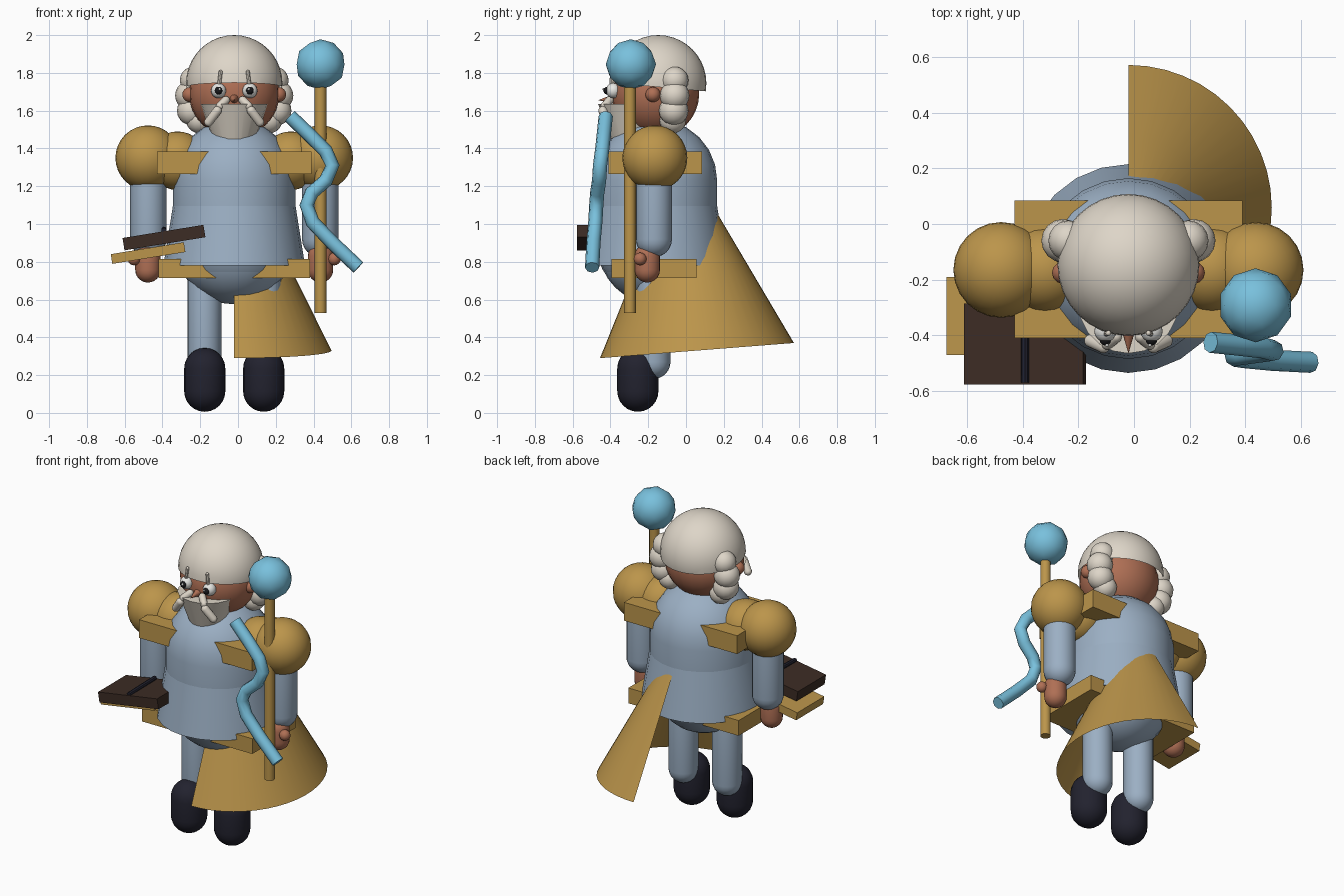
import bpy, bmesh, math
from mathutils import Vector, Matrix

if "Cube" in bpy.data.objects:
    bpy.data.objects.remove(bpy.data.objects["Cube"])

CX, CY = -0.02, -0.16   # axis of the figure


def mat(name, r, g, b):
    m = bpy.data.materials.new(name)
    m.diffuse_color = (r, g, b, 1)
    m.use_nodes = True
    m.node_tree.nodes["Principled BSDF"].inputs["Base Color"].default_value = m.diffuse_color
    return m


GOLD = mat("gold", 0.50, 0.30, 0.07)
CLOTH = mat("blue grey cloth", 0.33, 0.43, 0.55)
HAIR = mat("cream hair", 0.73, 0.67, 0.58)
SKIN = mat("skin", 0.43, 0.16, 0.09)
BOOT = mat("dark navy", 0.016, 0.016, 0.028)
BOOK = mat("dark brown", 0.045, 0.025, 0.018)
CYAN = mat("light blue", 0.19, 0.53, 0.72)
WHITE = mat("white", 0.85, 0.85, 0.82)
BLACK = mat("black", 0.01, 0.01, 0.012)


def finish(name, bm, material, smooth=True):
    bmesh.ops.recalc_face_normals(bm, faces=bm.faces)
    for f in bm.faces:
        f.smooth = smooth
    for e in bm.edges:
        if len(e.link_faces) == 2 and e.calc_face_angle(0) > math.radians(40):
            e.smooth = False
    me = bpy.data.meshes.new(name)
    bm.to_mesh(me)
    bm.free()
    me.materials.append(material)
    ob = bpy.data.objects.new(name, me)
    bpy.context.collection.objects.link(ob)
    return ob


def sphere(name, c, r, material, seg=24, scale=(1, 1, 1)):
    bm = bmesh.new()
    bmesh.ops.create_uvsphere(bm, u_segments=seg, v_segments=seg * 2 // 3, radius=r)
    bm.transform(Matrix.Translation(c) @ Matrix.Diagonal((*scale, 1)))
    return finish(name, bm, material)


def box(name, lo, hi, material, tilt=0):
    lo, hi = Vector(lo), Vector(hi)
    bm = bmesh.new()
    bmesh.ops.create_cube(bm, size=1)
    bm.transform(Matrix.Translation((lo + hi) / 2) @ Matrix.Rotation(tilt, 4, 'Y')
                 @ Matrix.Diagonal((*(hi - lo), 1)))
    return finish(name, bm, material, False)


def rod(name, a, b, r1, r2, material, seg=16):
    """Cylinder or cone from a to b."""
    a, b = Vector(a), Vector(b)
    bm = bmesh.new()
    bmesh.ops.create_cone(bm, cap_ends=True, segments=seg, radius1=r1, radius2=r2,
                          depth=(b - a).length)
    q = Vector((0, 0, 1)).rotation_difference(b - a)
    bm.transform(Matrix.Translation((a + b) / 2) @ q.to_matrix().to_4x4())
    return finish(name, bm, material)


def capsule(name, a, b, r, material, seg=20):
    """Sphere stretched from centre a to centre b."""
    a, b = Vector(a), Vector(b)
    d = (b - a).length
    bm = bmesh.new()
    bmesh.ops.create_uvsphere(bm, u_segments=seg, v_segments=12, radius=r)
    mid = [e for e in bm.edges if all(abs(v.co.z) < 1e-5 for v in e.verts)]
    bmesh.ops.bevel(bm, geom=mid, offset=r * 0.002, segments=1, affect='EDGES')
    for v in bm.verts:
        v.co.z += d / 2 if v.co.z > 0 else -d / 2
    q = Vector((0, 0, 1)).rotation_difference(b - a)
    bm.transform(Matrix.Translation((a + b) / 2) @ q.to_matrix().to_4x4())
    return finish(name, bm, material)


# robe: domed torso, flared skirt, round underside
capsule("torso", (CX, CY, 0.92), (CX, CY, 1.23), 0.325, CLOTH, 24)
rod("robe_skirt", (CX, CY, 0.78), (CX, CY, 1.22), 0.375, 0.305, CLOTH, 24)
sphere("robe_underside", (CX, CY, 0.88), 0.305, CLOTH)

# square gold plates passing through chest and hips
box("chest_plate", (-0.43, -0.41, 1.265), (0.39, 0.085, 1.385), GOLD)
box("belt_plate", (-0.42, -0.395, 0.715), (0.38, 0.055, 0.815), GOLD)

# limbs, mirrored about the figure axis
for s, side in ((-1, "left"), (1, "right")):
    def p(dx, y, z):
        return (CX + s * dx, y, z)
    sphere(side + "_shoulder_pad", p(0.457, -0.165, 1.35), 0.172, GOLD)
    sphere(side + "_inner_shoulder_pad", p(0.30, -0.165, 1.335), 0.155, GOLD)
    capsule(side + "_arm", p(0.455, -0.17, 1.33), p(0.455, -0.17, 0.92), 0.096, CLOTH)
    capsule(side + "_hand", p(0.457, -0.205, 0.83), p(0.457, -0.205, 0.757), 0.067, SKIN)
    sphere(side + "_thumb", p(0.53, -0.243, 0.815), 0.034, SKIN, 12)
    capsule(side + "_leg", p(0.158, -0.172, 0.72), p(0.158, -0.172, 0.27), 0.09, CLOTH)
    capsule(side + "_boot", p(0.156, -0.255, 0.235), p(0.156, -0.255, 0.115), 0.109, BOOT)

    # face details
    sphere(side + "_ear", p(0.235, -0.175, 1.685), 0.04, SKIN, 12)
    sphere(side + "_eye", p(0.083, -0.385, 1.706), 0.04, WHITE, 16)
    sphere(side + "_pupil", p(0.083, -0.416, 1.706), 0.021, BLACK, 12)
    sphere(side + "_eye_glint", p(0.077, -0.435, 1.714), 0.007, WHITE, 8)
    capsule(side + "_eyebrow", p(0.079, -0.395, 1.745), p(0.072, -0.392, 1.805), 0.010, HAIR, 8)
    capsule(side + "_moustache", p(0.045, -0.405, 1.655), p(0.075, -0.43, 1.625), 0.022, HAIR, 12)
    capsule(side + "_moustache_tip", p(0.09, -0.44, 1.60), p(0.135, -0.42, 1.54), 0.024, HAIR, 12)
    for i, (dx, y, z, r) in enumerate(((0.215, -0.06, 1.76, 0.073), (0.235, -0.06, 1.68, 0.078),
                                       (0.225, -0.065, 1.60, 0.078), (0.185, -0.07, 1.55, 0.07))):
        sphere(f"{side}_hair_curl_{i + 1}", p(dx, y, z), r, HAIR, 16)

# head, nose and beard
sphere("head", (CX, -0.162, 1.69), 0.232, SKIN, scale=(1.03, 1, 1))
rod("nose", (CX, -0.37, 1.665), (CX, -0.462, 1.655), 0.028, 0.001, SKIN, 12)
rod("beard", (CX, -0.285, 1.28), (CX, -0.285, 1.635), 0.05, 0.18, HAIR, 20)

# hair cap: dome trimmed by a plane that rises at the brow
bm = bmesh.new()
bmesh.ops.create_uvsphere(bm, u_segments=32, v_segments=20, radius=0.255)
bm.transform(Matrix.Translation((CX, -0.147, 1.745)))
bmesh.ops.bisect_plane(bm, geom=bm.verts[:] + bm.edges[:] + bm.faces[:],
                       plane_co=(CX, -0.147, 1.725), plane_no=(0, 0.09, 1), clear_inner=True)
finish("hair_cap", bm, HAIR)

# half-cone cape hanging tilted on one side
bm = bmesh.new()
apex, base = Vector((CX, -0.02, 1.37)), Vector((CX, 0.058, 0.33))
axis_tilt = Vector((0, 0.997, 0.078))
N = 24
rings = []
for t in (0.12, 0.56, 1.0):
    c = apex.lerp(base, t)
    rings.append([bm.verts.new(c + 0.515 * t * (axis_tilt * math.cos(a) + Vector((1, 0, 0)) * math.sin(a)))
                  for a in [math.pi * i / N for i in range(N + 1)]])
for u, w in zip(rings, rings[1:]):
    for i in range(N):
        bm.faces.new((u[i], u[i + 1], w[i + 1], w[i]))
finish("cape", bm, GOLD)

# staff with faceted ball
rod("staff", (0.437, -0.297, 0.53), (0.437, -0.297, 1.78), 0.031, 0.031, GOLD, 12)
bm = bmesh.new()
bmesh.ops.create_icosphere(bm, subdivisions=2, radius=0.133)
bm.transform(Matrix.Translation((0.437, -0.292, 1.845)))
finish("staff_ball", bm, CYAN)

# wavy ribbon tube in front of the staff
cu = bpy.data.curves.new("wavy_tube", 'CURVE')
cu.dimensions = '3D'
cu.bevel_depth = 0.038
cu.bevel_resolution = 2
cu.use_fill_caps = True
path = ((0.275, -0.425, 1.57), (0.375, -0.435, 1.475), (0.465, -0.445, 1.385), (0.50, -0.455, 1.31),
        (0.465, -0.46, 1.23), (0.39, -0.47, 1.165), (0.363, -0.475, 1.10), (0.395, -0.48, 1.01),
        (0.50, -0.49, 0.90), (0.637, -0.497, 0.77))
sp = cu.splines.new('POLY')
sp.points.add(len(path) - 1)
for pt, co in zip(sp.points, path):
    pt.co = (*co, 1)
sp.use_smooth = True
cu.materials.append(CYAN)
bpy.context.collection.objects.link(bpy.data.objects.new("wavy_tube", cu))

# tilted book, tray below it and pen on top
T = math.radians(-9.2)
box("book", (-0.609, -0.577, 0.895), (-0.175, -0.285, 0.961), BOOK, T)
box("book_tray", (-0.672, -0.47, 0.82), (-0.28, -0.19, 0.872), GOLD, T)
rod("pen", (-0.392, -0.57, 0.966), (-0.392, -0.30, 0.972), 0.014, 0.014, BOOT, 8)
